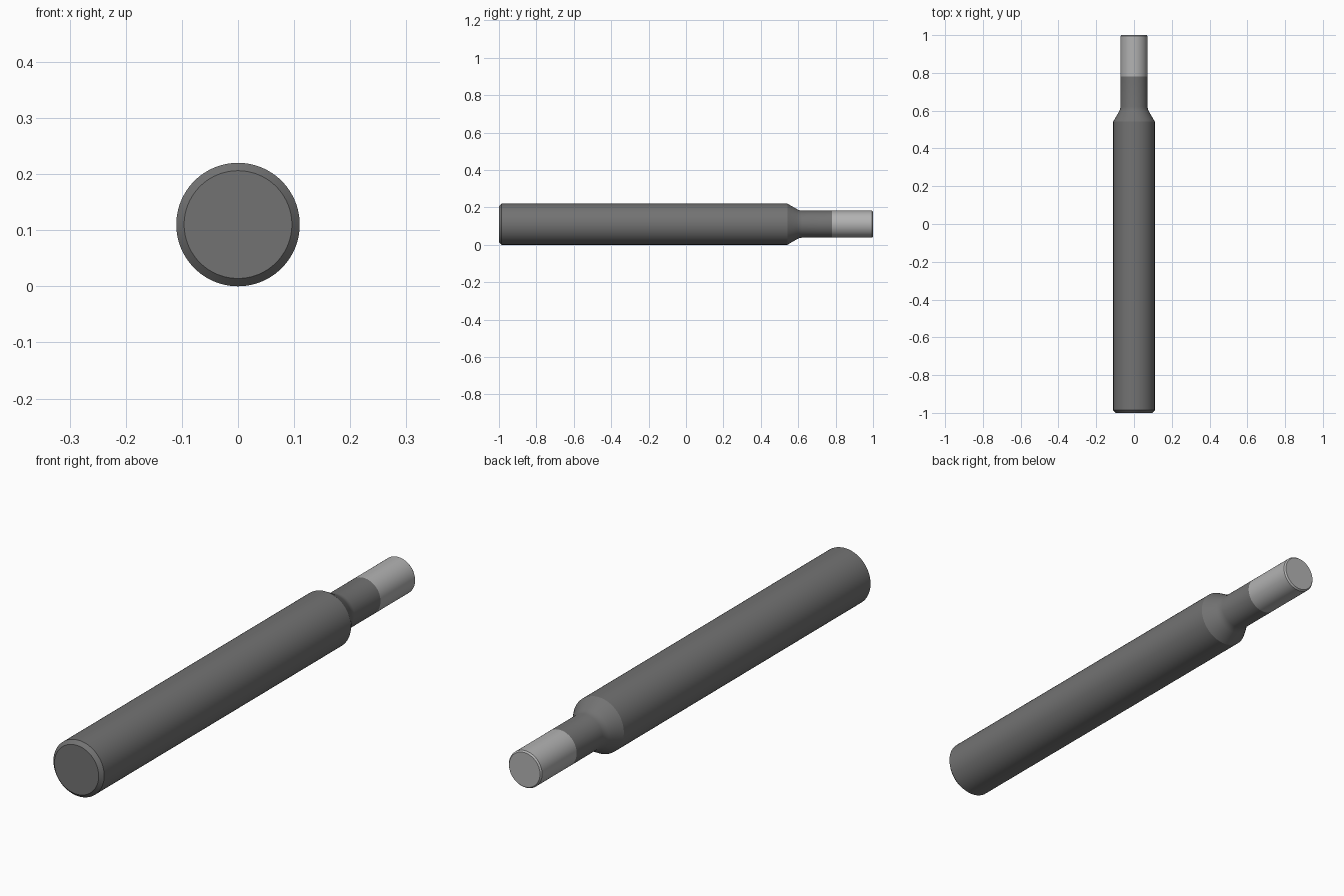
import bpy, bmesh
from math import cos, sin, tau, radians

if "Cube" in bpy.data.objects:
    bpy.data.objects.remove(bpy.data.objects["Cube"])

SIDES = 96
AXIS_Z = 0.11


def lathe(name, profile, grey):
    """Solid of revolution about the Y direction from (y, radius) points."""
    bm = bmesh.new()
    rings = [[bm.verts.new((r * cos(tau * i / SIDES), y, r * sin(tau * i / SIDES)))
              for i in range(SIDES)] for y, r in profile]
    for a, b in zip(rings, rings[1:]):
        for i in range(SIDES):
            j = (i + 1) % SIDES
            bm.faces.new((a[i], a[j], b[j], b[i]))
    bm.faces.new(rings[0])
    bm.faces.new(rings[-1])
    bmesh.ops.recalc_face_normals(bm, faces=bm.faces)
    mesh = bpy.data.meshes.new(name)
    bm.to_mesh(mesh)
    bm.free()
    ob = bpy.data.objects.new(name, mesh)
    ob.location.z = AXIS_Z
    bpy.context.collection.objects.link(ob)
    mat = bpy.data.materials.new(name + "_grey")
    mat.diffuse_color = (grey, grey, grey, 1)
    mat.use_nodes = True
    mat.node_tree.nodes["Principled BSDF"].inputs["Base Color"].default_value = mat.diffuse_color
    mesh.materials.append(mat)
    bpy.ops.object.select_all(action='DESELECT')
    ob.select_set(True)
    bpy.context.view_layer.objects.active = ob
    bpy.ops.object.shade_smooth_by_angle(angle=radians(25))
    return ob


# Dark shank: chamfered end, long cylinder, cone blending into the neck
lathe("shank", [(-1.0, 0.096), (-0.986, 0.11), (0.542, 0.11), (0.594, 0.080),
                (0.602, 0.0762), (0.610, 0.0737), (0.620, 0.072), (0.78, 0.072)], 0.17)

# Light tip with a fine edge chamfer
lathe("tip", [(0.78, 0.072), (0.994, 0.072), (1.0, 0.067)], 0.45)
